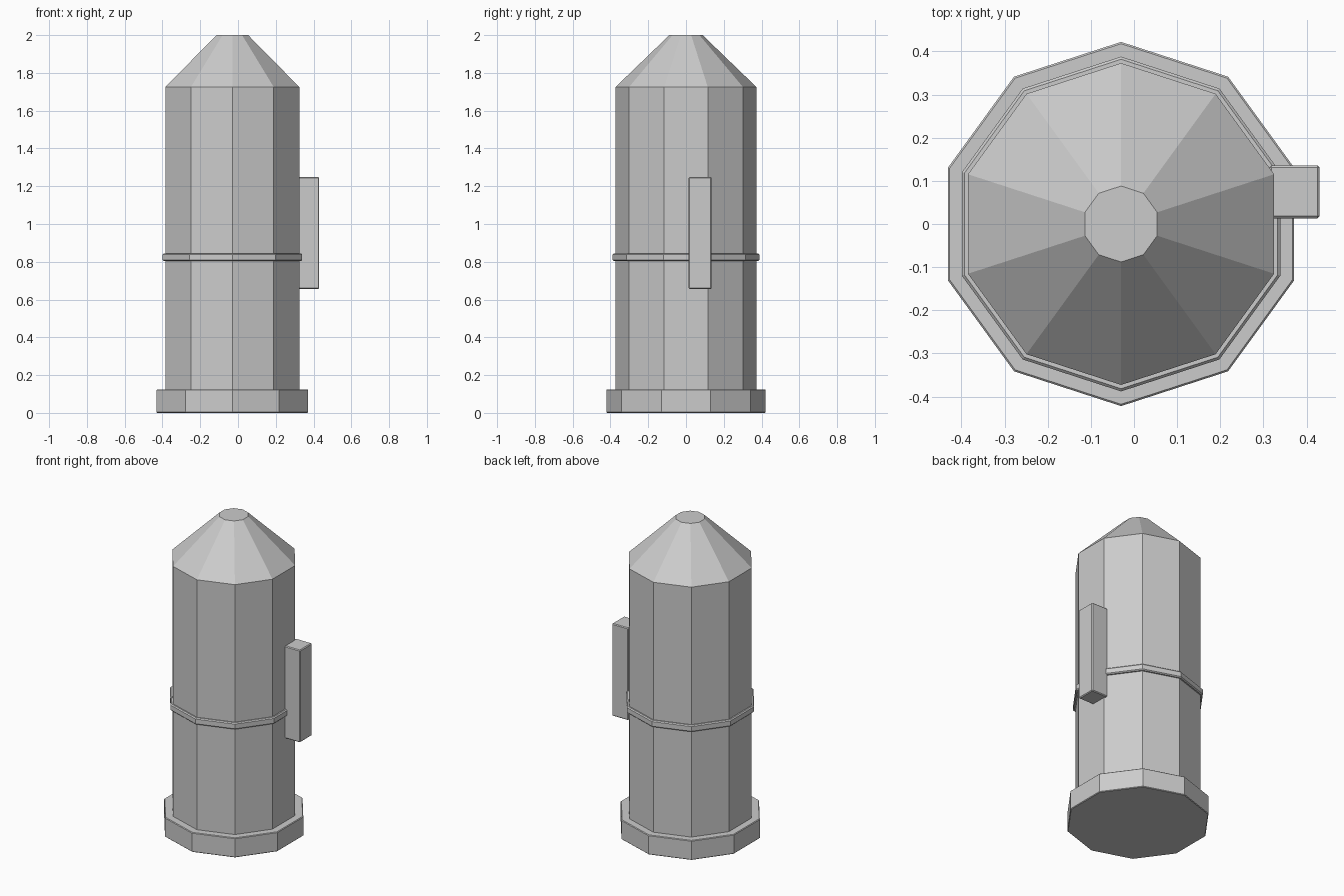
import bpy, bmesh, math

if "Cube" in bpy.data.objects:
    bpy.data.objects.remove(bpy.data.objects["Cube"])

CX, SIDES = -0.03, 10


def finish(name, bm, bevel=0.0):
    bmesh.ops.recalc_face_normals(bm, faces=bm.faces)
    mesh = bpy.data.meshes.new(name)
    bm.to_mesh(mesh)
    bm.free()
    obj = bpy.data.objects.new(name, mesh)
    bpy.context.collection.objects.link(obj)
    if bevel:
        mod = obj.modifiers.new("bevel", 'BEVEL')
        mod.width = bevel
        mod.segments = 1
        mod.limit_method = 'ANGLE'
        mod.angle_limit = math.radians(60)
    return obj


def turned(name, profile, bevel=0.0):
    """Closed ten-sided solid from (radius, z) rings, with a corner facing +y."""
    bm = bmesh.new()
    angles = [math.pi / 2 + math.tau * i / SIDES for i in range(SIDES)]
    rings = [[bm.verts.new((CX + r * math.cos(a), r * math.sin(a), z)) for a in angles]
             for r, z in profile]
    for low, high in zip(rings, rings[1:]):
        for i in range(SIDES):
            j = (i + 1) % SIDES
            bm.faces.new((low[i], low[j], high[j], high[i]))
    bm.faces.new(rings[0][::-1])
    bm.faces.new(rings[-1])
    return finish(name, bm, bevel)


def box(name, lo, hi, bevel=0.0):
    bm = bmesh.new()
    bmesh.ops.create_cube(bm, size=1)
    for v in bm.verts:
        v.co = [(a + b) / 2 + c * (b - a) for a, b, c in zip(lo, hi, v.co)]
    return finish(name, bm, bevel)


# Wide foot
turned("base_plinth", [(0.422, 0.0), (0.422, 0.125)], 0.004)
# Upright body with the tapered, flat-topped roof
turned("body_and_roof", [(0.373, 0.12), (0.373, 1.725), (0.088, 2.0)])
# Thin band around the middle
turned("middle_band", [(0.388, 0.803), (0.388, 0.845)], 0.006)
# Upright box on the right side
box("side_box", (0.314, 0.013, 0.657), (0.43, 0.136, 1.248), 0.005)
